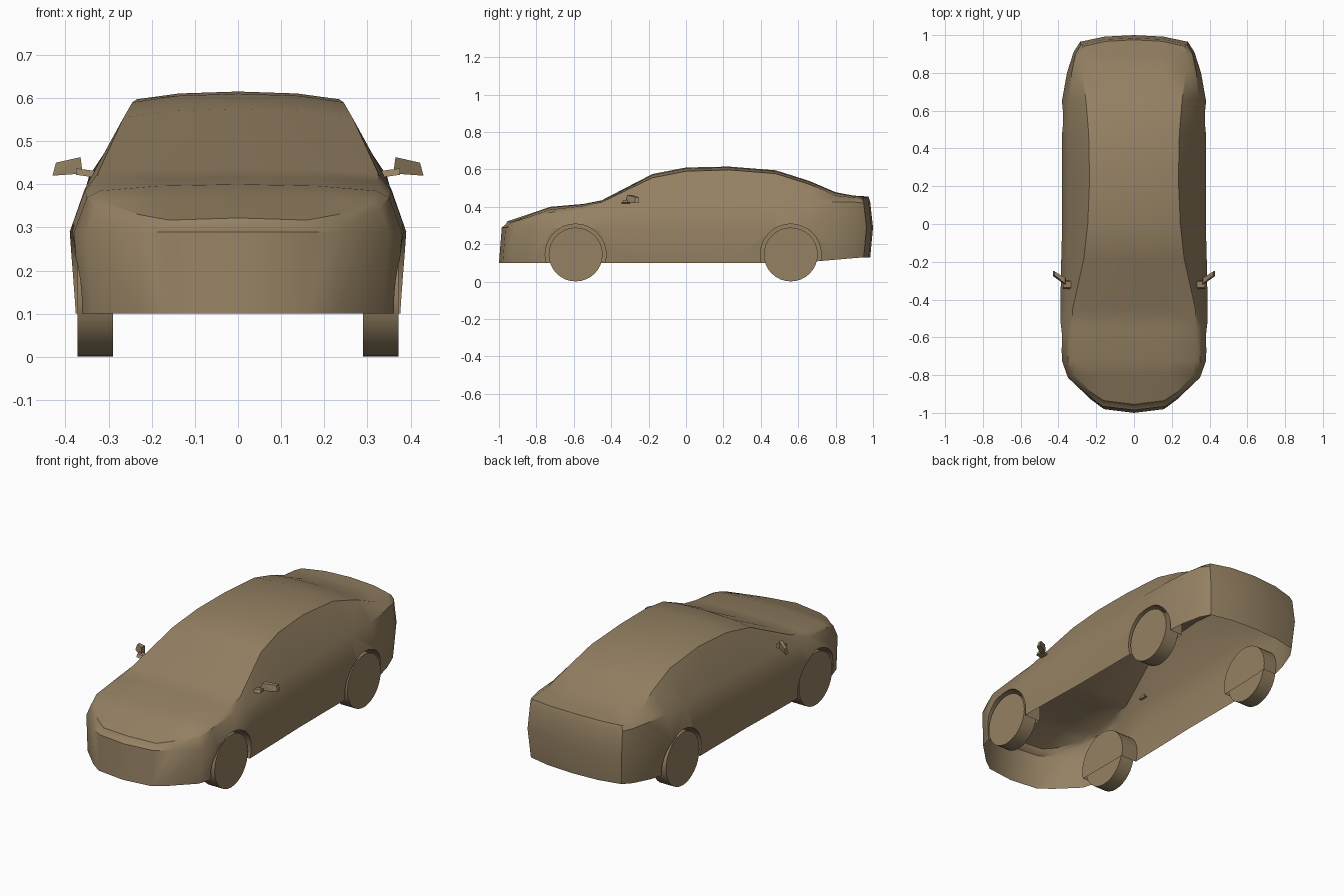
import bpy, bmesh
from math import pi, radians
from mathutils import Matrix

default = bpy.data.objects.get("Cube")
if default:
    bpy.data.objects.remove(default, do_unlink=True)

COLOR = (0.30, 0.22, 0.125, 1.0)
tan = bpy.data.materials.new("tan_brown")
tan.use_nodes = True
tan.diffuse_color = COLOR
tan.node_tree.nodes["Principled BSDF"].inputs["Base Color"].default_value = COLOR


def make_object(name, bm, material=tan):
    """Turn a bmesh into a named object with outward normals."""
    bmesh.ops.recalc_face_normals(bm, faces=bm.faces[:])
    mesh = bpy.data.meshes.new(name)
    bm.to_mesh(mesh)
    bm.free()
    obj = bpy.data.objects.new(name, mesh)
    bpy.context.collection.objects.link(obj)
    if material:
        mesh.materials.append(material)
    return obj


def smooth(obj, angle=30):
    bpy.ops.object.select_all(action="DESELECT")
    obj.select_set(True)
    bpy.context.view_layer.objects.active = obj
    bpy.ops.object.shade_smooth_by_angle(angle=radians(angle))


def cylinder(name, radius, x0, x1, y, z, segments, material=tan):
    """Cylinder whose axis runs along x."""
    bm = bmesh.new()
    place = Matrix.Translation(((x0 + x1) / 2, y, z)) @ Matrix.Rotation(pi / 2, 4, "Y")
    bmesh.ops.create_cone(bm, cap_ends=True, segments=segments, radius1=radius,
                          radius2=radius, depth=abs(x1 - x0), matrix=place)
    return make_object(name, bm, material)


def hexahedron(name, corners):
    bm = bmesh.new()
    for p in corners:
        bm.verts.new(p)
    bmesh.ops.convex_hull(bm, input=bm.verts[:])
    return make_object(name, bm)


# Body sections: y, waist x, belt x, belt z, rail x, rail z, centre z
SECTIONS = [
    (-.93, .235, .235, .31, .23, .33, .32),
    (-.82, .35, .33, .345, .315, .36, .375),
    (-.73, .38, .35, .37, .32, .385, .4),
    (-.55, .39, .355, .385, .325, .405, .415),
    (-.45, .39, .355, .39, .325, .425, .435),
    (-.18, .385, .35, .4, .265, .555, .575),
    (0, .38, .345, .405, .245, .59, .61),
    (.23, .38, .345, .41, .235, .597, .615),
    (.48, .38, .345, .42, .24, .577, .595),
    (.66, .38, .345, .42, .255, .52, .538),
    (.8, .355, .33, .425, .275, .46, .478),
    (.9, .32, .31, .425, .28, .45, .46),
    (.95, .285, .28, .42, .27, .445, .45),
]
FRONT_LEAN = (0, .015, .035, .045)
REAR_LEAN = (0, .015, 0, -.01)


def clamp(t):
    return max(0, min(1, t))


def column(y, waist, belt, belt_z, rail, rail_z):
    """Wall points from sill to roof rail, leaning at nose and tail."""
    nose, tail = clamp((-y - .7) / .25), clamp((y - .8) / .15)
    sill_z = .1 + .03 * clamp((y - .6) / .35)
    levels = ((waist * .965, sill_z), (waist, .29), (belt, belt_z), (rail, rail_z))
    return [(x, y + nose * FRONT_LEAN[i] + tail * REAR_LEAN[i], z)
            for i, (x, z) in enumerate(levels)]


def build_body():
    bm = bmesh.new()

    def pair(points):
        left = [bm.verts.new(p) for p in points]
        right = [bm.verts.new((-x, y, z)) for x, y, z in points]
        return left, right

    def centre(points):
        line = [bm.verts.new(p) for p in points]
        return line, line

    # wall columns from the nose centre around to the tail centre
    walls = [centre(column(-1, 0, 0, .305, 0, .322)),
             pair(column(-.98, .165, .165, .3, .16, .317))]
    walls += [pair(column(*s[:6])) for s in SECTIONS]
    walls += [pair(column(.977, .155, .155, .425, .15, .452)),
              centre(column(.985, 0, 0, .425, 0, .455))]
    for a, b in zip(walls, walls[1:]):
        for side in (0, 1):
            for k in range(3):
                bm.faces.new((a[side][k], b[side][k], b[side][k + 1], a[side][k + 1]))

    # crowned top rows, sharing the wall edge at each end
    def end_row(corner, mid, tip, k):
        return [corner[0][k], mid[0][k], tip[0][k], mid[1][k], corner[1][k]]

    rows = [end_row(walls[2], walls[1], walls[0], 3)]
    for section, wall in zip(SECTIONS[1:-1], walls[3:-3]):
        left, right = wall[0][3], wall[1][3]
        mid_z = left.co.z + (section[6] - left.co.z) * .75
        y = left.co.y
        mid_l, mid_r = [bm.verts.new((s * left.co.x * .58, y, mid_z)) for s in (1, -1)]
        rows.append([left, mid_l, bm.verts.new((0, y, section[6])), mid_r, right])
    rows.append(end_row(walls[-3], walls[-2], walls[-1], 3))
    for a, b in zip(rows, rows[1:]):
        for k in range(4):
            bm.faces.new((a[k], a[k + 1], b[k + 1], b[k]))

    # temporary floor, so that the wheel wells can be cut
    for a, b in zip(walls[2:-2], walls[3:-2]):
        bm.faces.new((a[0][0], b[0][0], b[1][0], a[1][0]))
    bm.faces.new(end_row(walls[2], walls[1], walls[0], 0))
    bm.faces.new(end_row(walls[-3], walls[-2], walls[-1], 0))
    return make_object("body_shell", bm)


body = build_body()

# Wheels and wheel wells
WHEEL_Z = .145
for end, y in (("front", -.59), ("rear", .56)):
    for side, s in (("left", 1), ("right", -1)):
        wheel = cylinder(f"{end}_{side}_wheel", .144, s * .29, s * .372, y, WHEEL_Z, 32)
        smooth(wheel)
        cutter = cylinder(f"{end}_{side}_well_cutter", .163, s * .28, s * .5, y, WHEEL_Z, 32, None)
        cutter.hide_render = True
        cut = body.modifiers.new("well", "BOOLEAN")
        cut.operation = "DIFFERENCE"
        cut.solver = "EXACT"
        cut.object = cutter
        bpy.context.view_layer.objects.active = body
        bpy.ops.object.modifier_apply(modifier=cut.name)
        bpy.data.objects.remove(cutter, do_unlink=True)

# Open the underside
bm = bmesh.new()
bm.from_mesh(body.data)
bm.normal_update()
floor = [f for f in bm.faces if f.normal.z < -.9 and f.calc_center_median().z < .16]
bmesh.ops.delete(bm, geom=floor, context="FACES")
bm.to_mesh(body.data)
bm.free()
smooth(body)

# Door mirrors: tapered housing on a short arm
for side, s in (("left", 1), ("right", -1)):
    housing = [(s * x, y, z) for x, y, z in (
        (.36, -.325, .425), (.36, -.29, .425), (.365, -.315, .463), (.365, -.285, .463),
        (.43, -.275, .42), (.43, -.25, .42), (.422, -.27, .45), (.422, -.25, .45))]
    hexahedron(f"{side}_mirror_housing", housing)
    arm = [(s * x, y, z) for x, z in ((.325, .415), (.375, .422))
           for y, z in ((-.345, z), (-.3, z), (-.335, z + .015), (-.305, z + .015))]
    hexahedron(f"{side}_mirror_arm", arm)
